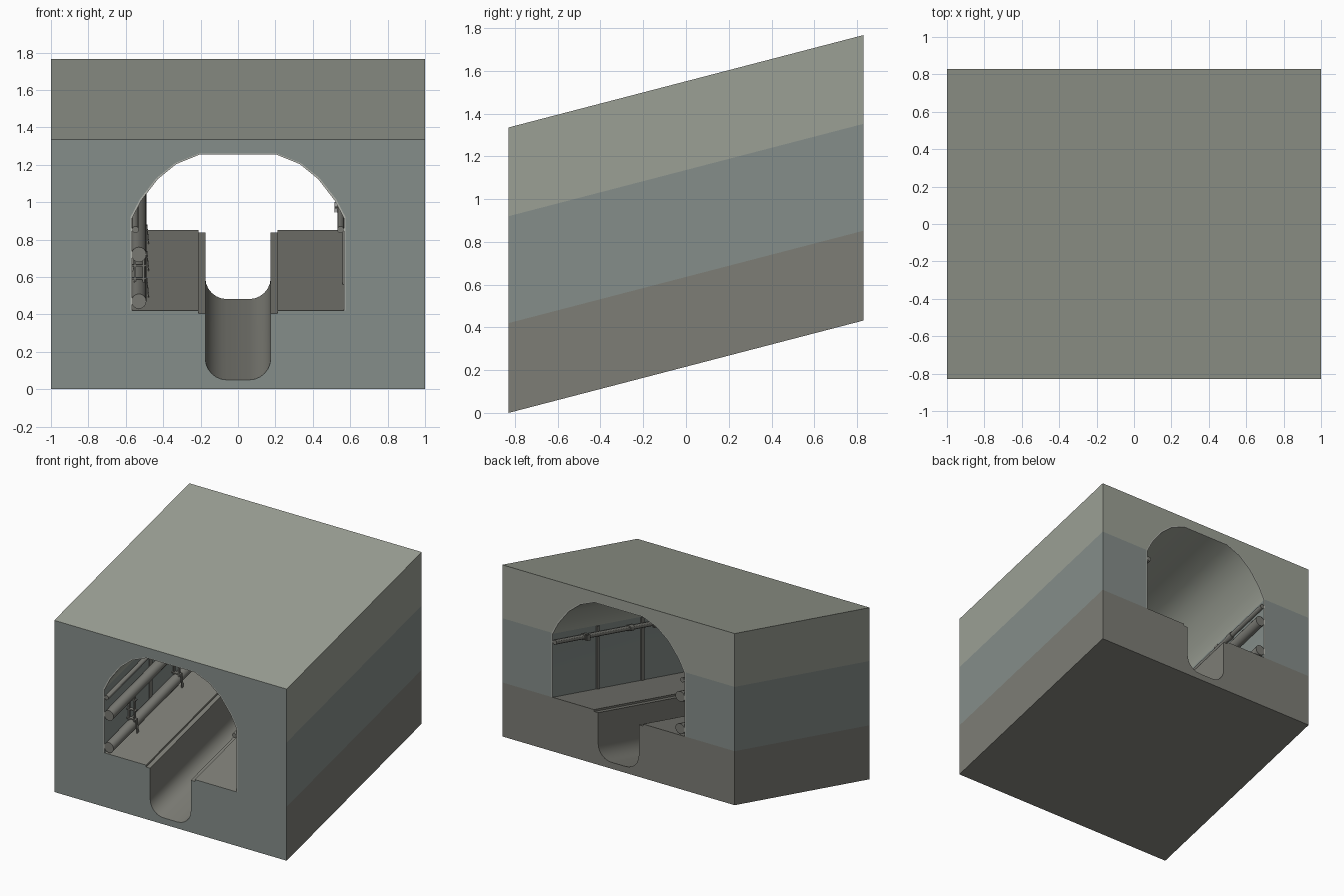
import bpy, bmesh
from math import sin, cos, pi, radians

if "Cube" in bpy.data.objects:
    bpy.data.objects.remove(bpy.data.objects["Cube"])

Y = 0.83
SLOPE = 0.432 / (2 * Y)


def material(name, color):
    m = bpy.data.materials.new(name)
    m.diffuse_color = (*color, 1)
    m.use_nodes = True
    m.node_tree.nodes["Principled BSDF"].inputs["Base Color"].default_value = m.diffuse_color
    return m


upper = material("upper_wall", (0.33, 0.35, 0.30))
middle = material("middle_wall", (0.235, 0.27, 0.255))
lower = material("lower_wall", (0.205, 0.205, 0.18))
trim = material("trim", (0.45, 0.46, 0.42))
metal = material("pipe_metal", (0.19, 0.19, 0.17))


def sweep(bm, profile, y0=-Y, y1=Y, skip=None, mats=(0, 0)):
    """Sweep an x-z profile up the slope; profile is given at the front face."""
    a, b = [[bm.verts.new((x, y, z + (y + Y) * SLOPE)) for x, z in profile] for y in (y0, y1)]
    bm.faces.new(a).material_index = mats[1]
    bm.faces.new(b[::-1]).material_index = mats[0]
    n = len(profile)
    for i in range(n):
        j = (i + 1) % n
        if skip and skip(profile[i], profile[j]):
            continue
        bm.faces.new((a[i], b[i], b[j], a[j])).material_index = mats[0]


def finish(name, bm, materials, smooth=30):
    bmesh.ops.remove_doubles(bm, verts=bm.verts, dist=0.0001)
    bmesh.ops.recalc_face_normals(bm, faces=bm.faces)
    me = bpy.data.meshes.new(name)
    bm.to_mesh(me)
    bm.free()
    for m in materials:
        me.materials.append(m)
    ob = bpy.data.objects.new(name, me)
    bpy.context.collection.objects.link(ob)
    bpy.ops.object.select_all(action='DESELECT')
    ob.select_set(True)
    bpy.context.view_layer.objects.active = ob
    bpy.ops.object.shade_smooth_by_angle(angle=radians(smooth))


def mirrored(half):
    return half + [(-x, z) for x, z in reversed(half)]


def rect(x0, x1, z0, z1):
    return [(x0, z0), (x1, z0), (x1, z1), (x0, z1)]


def circle(x, z, r, n=16):
    return [(x + r * cos(2 * pi * i / n), z + r * sin(2 * pi * i / n)) for i in range(n)]


# Tunnel block in three bands, hidden seams left open
W, FLOOR, SPRING, TOP = 0.575, 0.42, 0.92, 1.335
arch = [(W, SPRING), (0.525, 1.015), (0.435, 1.13), (0.335, 1.21), (0.21, 1.26)]
trench = [(0.21, FLOOR), (0.21, 0.405), (0.175, 0.405)]
trench += [(0.06 + 0.115 * cos(pi / 2 * i / 6), 0.165 - 0.115 * sin(pi / 2 * i / 6)) for i in range(7)]


def seam(p, q):
    return p[1] == q[1] and p[1] in (FLOOR, SPRING) and min(abs(p[0]), abs(q[0])) >= W - 0.001


bm = bmesh.new()
sweep(bm, mirrored([(1, 0), (1, FLOOR), (W, FLOOR)] + trench), skip=seam, mats=(2, 1))
for s in (-1, 1):
    sweep(bm, rect(s * W, s, FLOOR, SPRING), skip=seam, mats=(1, 1))
sweep(bm, mirrored([(1, TOP), (1, SPRING)] + arch), skip=seam, mats=(0, 1))
finish("tunnel_block", bm, [upper, middle, lower])

# Thin lining of walls and vault, with pale edge trim at both mouths
bm = bmesh.new()
outer = mirrored([(W, FLOOR)] + arch)
inner = [(x * 0.985, z if z == FLOOR else z - 0.006) for x, z in outer]
n = len(outer)
for i in range(n - 1):
    ends = [[bm.verts.new((x, y, z + (y + Y) * SLOPE)) for x, z in
             (outer[i], outer[i + 1], inner[i + 1], inner[i])] for y in (-Y, Y)]
    for ring in ends:
        bm.faces.new(ring).material_index = 2
    band = bm.faces.new((ends[0][2], ends[0][3], ends[1][3], ends[1][2]))
    band.material_index = 1 if i in (0, n - 2) else 0
finish("arch_lining", bm, [upper, middle, trim])

# Wall posts
bm = bmesh.new()
for s in (-1, 1):
    for y in (-0.27, 0.28):
        sweep(bm, rect(s * 0.559, s * 0.568, FLOOR, SPRING - 0.01), y - 0.018, y + 0.018)
finish("wall_posts", bm, [metal])

# Large pipes on the left wall
bm = bmesh.new()
for z in (0.72, 0.47):
    sweep(bm, circle(-0.53, z, 0.04))
finish("large_pipes", bm, [metal])

# Small pipes on both walls with couplings
bm = bmesh.new()
for s in (-1, 1):
    sweep(bm, circle(s * 0.549, 0.853, 0.018, 12))
    for y in (-0.1, 0.46):
        sweep(bm, circle(s * 0.549, 0.853, 0.024, 12), y - 0.025, y + 0.025)
finish("small_pipes", bm, [metal])

# Valve handles on the right pipe
bm = bmesh.new()
for y in (-0.37, 0.46):
    sweep(bm, rect(0.515, 0.55, 0.848, 0.856), y - 0.006, y + 0.006)
    for x in (0.518, 0.53):
        sweep(bm, rect(x - 0.003, x + 0.003, 0.83, 0.875), y - 0.02, y + 0.02)
finish("valve_handles", bm, [metal])

# Pipe brackets: slanted strap and ties between the large pipes
bm = bmesh.new()
for y in (-0.55, 0.0, 0.55):
    sweep(bm, [(-0.481, 0.42), (-0.475, 0.42), (-0.485, 0.52), (-0.491, 0.52)], y - 0.01, y + 0.01)
    for z in (0.52, 0.59, 0.67):
        sweep(bm, rect(-0.568, -0.488, z - 0.004, z + 0.004), y - 0.01, y + 0.01)
    for x in (-0.505, -0.55):
        sweep(bm, rect(x - 0.005, x + 0.005, 0.5, 0.69), y - 0.008, y + 0.008)
finish("pipe_brackets", bm, [metal])
